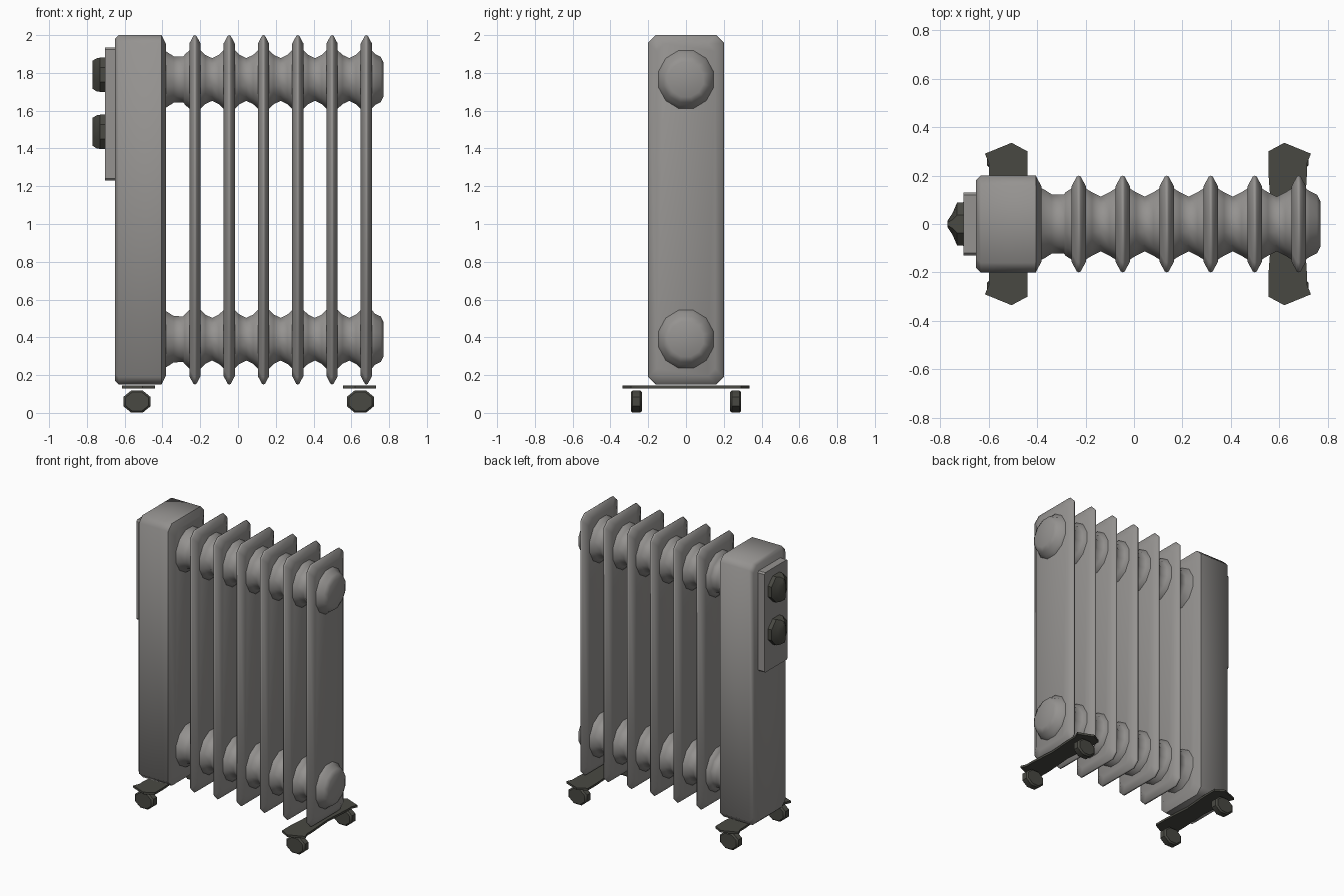
import bpy, bmesh, math

if "Cube" in bpy.data.objects:
    bpy.data.objects.remove(bpy.data.objects["Cube"])


def material(name, rgb):
    m = bpy.data.materials.new(name)
    m.diffuse_color = (*rgb, 1)
    m.use_nodes = True
    m.node_tree.nodes["Principled BSDF"].inputs["Base Color"].default_value = m.diffuse_color
    return m


GREY = material("warm grey enamel", (0.30, 0.29, 0.28))
DARK = material("dark charcoal plastic", (0.066, 0.066, 0.055))


def loft(name, rings, mat, angle=40):
    """Skin a list of equal-length point rings and cap both ends."""
    bm = bmesh.new()
    vr = [[bm.verts.new(p) for p in r] for r in rings]
    n = len(vr[0])
    for a, b in zip(vr, vr[1:]):
        for i in range(n):
            bm.faces.new((a[i], a[(i + 1) % n], b[(i + 1) % n], b[i]))
    bm.faces.new(vr[0])
    bm.faces.new(vr[-1])
    bmesh.ops.recalc_face_normals(bm, faces=bm.faces)
    me = bpy.data.meshes.new(name)
    bm.to_mesh(me)
    bm.free()
    me.materials.append(mat)
    me.shade_smooth()
    me.set_sharp_from_angle(angle=math.radians(angle))
    ob = bpy.data.objects.new(name, me)
    bpy.context.collection.objects.link(ob)
    return ob


def panel_ring(x, inset, hy=0.2, z0=0.15, z1=2.0, c=0.04):
    """Rectangle with cut corners in the yz plane."""
    h, b, t = hy - inset, z0 + inset, z1 - inset
    return [(x, -h + c, b), (x, h - c, b), (x, h, b + c), (x, h, t - c),
            (x, h - c, t), (x, -h + c, t), (x, -h, t - c), (x, -h, b + c)]


def round_ring(x, ry, rz, cz, n=12):
    return [(x, ry * math.cos(2 * math.pi * (i + .5) / n),
             cz + rz * math.sin(2 * math.pi * (i + .5) / n)) for i in range(n)]


# Housing and control panel
loft("housing", [panel_ring(-0.652, 0.02), panel_ring(-0.632, 0),
                 panel_ring(-0.405, 0), panel_ring(-0.382, 0.045)], GREY, 50)
loft("control_panel", [panel_ring(-0.703, 0, 0.13, 1.23, 1.935, 0.01),
                       panel_ring(-0.64, 0, 0.13, 1.23, 1.935, 0.01)], GREY)

# Radiator fins with tapered rims
FINS = [-0.228 + 0.1815 * i for i in range(6)]
for i, x in enumerate(FINS):
    loft(f"fin_{i + 1}", [panel_ring(x - 0.03, 0.045), panel_ring(x - 0.008, 0.004),
                          panel_ring(x, 0), panel_ring(x + 0.008, 0.004),
                          panel_ring(x + 0.03, 0.045)], GREY, 60)

# Upper and lower pipes, flaring into every fin
for name, cz in (("upper_pipe", 1.765), ("lower_pipe", 0.39)):
    prof = [(-0.40, 0.165), (-0.375, 0.15), (-0.34, 0.127), (-0.29, 0.125)]
    for x in FINS:
        if x != FINS[0]:
            prof.append((x - 0.0907, 0.117))
        prof += [(x - 0.055, 0.135), (x - 0.025, 0.165), (x + 0.025, 0.165)]
        if x != FINS[-1]:
            prof.append((x + 0.055, 0.135))
    prof += [(0.725, 0.14), (0.755, 0.125), (0.77, 0.095)]
    loft(name, [round_ring(x, min(r, 0.155), r, cz) for x, r in prof], GREY, 60)

# Knobs: round base narrowing to an upright grip
for name, cz in (("upper_knob", 1.79), ("lower_knob", 1.488)):
    loft(name, [round_ring(-0.695, 0.098, 0.098, cz, 8),
                round_ring(-0.73, 0.095, 0.098, cz, 8),
                round_ring(-0.75, 0.045, 0.094, cz, 8),
                round_ring(-0.77, 0.014, 0.08, cz, 8)], DARK, 35)

# Feet: a flat plate with two wheels, mirrored to the other end
HALF = [(-0.44, 0.2), (-0.44, 0.3), (-0.505, 0.335), (-0.615, 0.29), (-0.598, 0.25), (-0.598, 0.2)]
OUTLINE = HALF + [(-0.585, 0)] + [(x, -y) for x, y in reversed(HALF)] + [(-0.455, 0)]
for side, fx, cx in (("left", lambda x: x, -0.535), ("right", lambda x: 0.115 - x, 0.648)):
    loft(f"{side}_foot", [[(fx(x), y, z) for x, y in OUTLINE] for z in (0.13, 0.145)], DARK)
    for end, s in (("front", -1), ("back", 1)):
        rings = []
        for y, k in ((0.233, 0.85), (0.243, 1), (0.282, 1), (0.292, 0.85)):
            rings.append([(cx + 0.078 * k * math.cos(math.pi * (i + .5) / 4),
                           s * y,
                           0.06 + 0.064 * k * math.sin(math.pi * (i + .5) / 4))
                          for i in range(8)])
        loft(f"{side}_{end}_wheel", rings, DARK)
